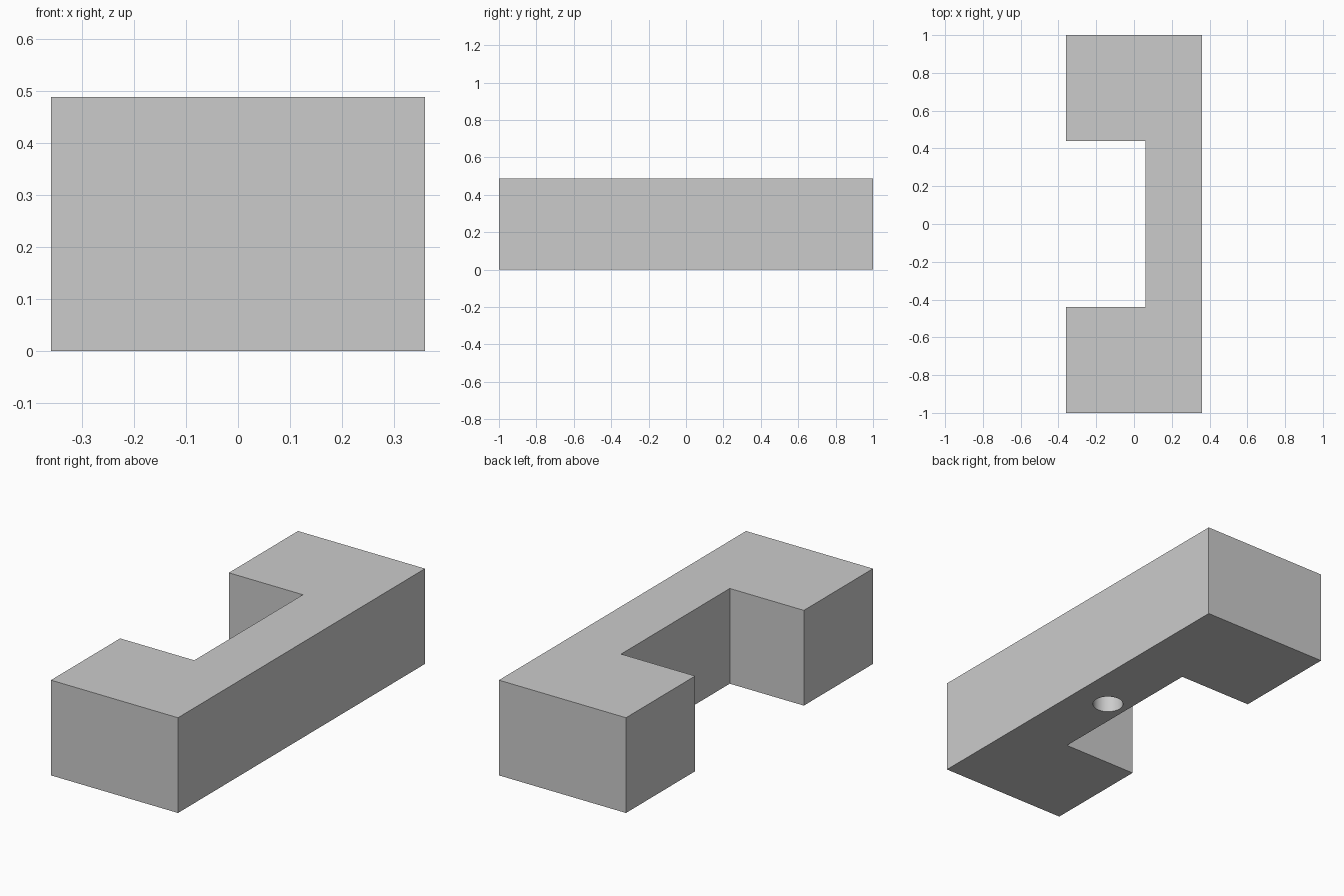
import bpy
import bmesh

cube = bpy.data.objects.get("Cube")
if cube:
    bpy.data.objects.remove(cube, do_unlink=True)

HALF_WIDTH, HALF_LENGTH, HEIGHT = 0.36, 1.0, 0.488
NOTCH_X, NOTCH_Y = 0.06, 0.44
HOLE_X, HOLE_RADIUS, HOLE_DEPTH = 0.167, 0.074, 0.3

# Plain grey finish
grey = bpy.data.materials.new("plain_grey")
grey.use_nodes = True
colour = (0.6, 0.6, 0.6, 1)
grey.diffuse_color = colour
grey.node_tree.nodes["Principled BSDF"].inputs["Base Color"].default_value = colour

# C-shaped block: half profile mirrored across y, then extruded upward
half = [(HALF_WIDTH, HALF_LENGTH), (-HALF_WIDTH, HALF_LENGTH),
        (-HALF_WIDTH, NOTCH_Y), (NOTCH_X, NOTCH_Y)]
outline = half + [(x, -y) for x, y in reversed(half)]
bm = bmesh.new()
base = bm.faces.new([bm.verts.new((x, y, 0)) for x, y in outline])
top = bmesh.ops.extrude_face_region(bm, geom=[base])["geom"]
bmesh.ops.translate(bm, vec=(0, 0, HEIGHT),
                    verts=[v for v in top if isinstance(v, bmesh.types.BMVert)])
bmesh.ops.recalc_face_normals(bm, faces=bm.faces)
mesh = bpy.data.meshes.new("bracket_block")
bm.to_mesh(mesh)
bm.free()
mesh.materials.append(grey)
block = bpy.data.objects.new("bracket_block", mesh)
bpy.context.collection.objects.link(block)

# Blind round hole in the underside
bpy.ops.mesh.primitive_cylinder_add(vertices=48, radius=HOLE_RADIUS,
                                    depth=2 * HOLE_DEPTH, location=(HOLE_X, 0, 0))
cutter = bpy.context.object
cutter.name = "hole_cutter"
cutter.hide_render = True
cutter.data.materials.append(grey)
cut = block.modifiers.new("underside_hole", 'BOOLEAN')
cut.operation = 'DIFFERENCE'
cut.solver = 'EXACT'
cut.object = cutter

bpy.ops.object.select_all(action='DESELECT')
block.select_set(True)
bpy.context.view_layer.objects.active = block
bpy.ops.object.modifier_apply(modifier=cut.name)
bpy.data.objects.remove(cutter, do_unlink=True)

# Smooth hole wall, crisp block edges
bpy.ops.object.shade_smooth_by_angle()
